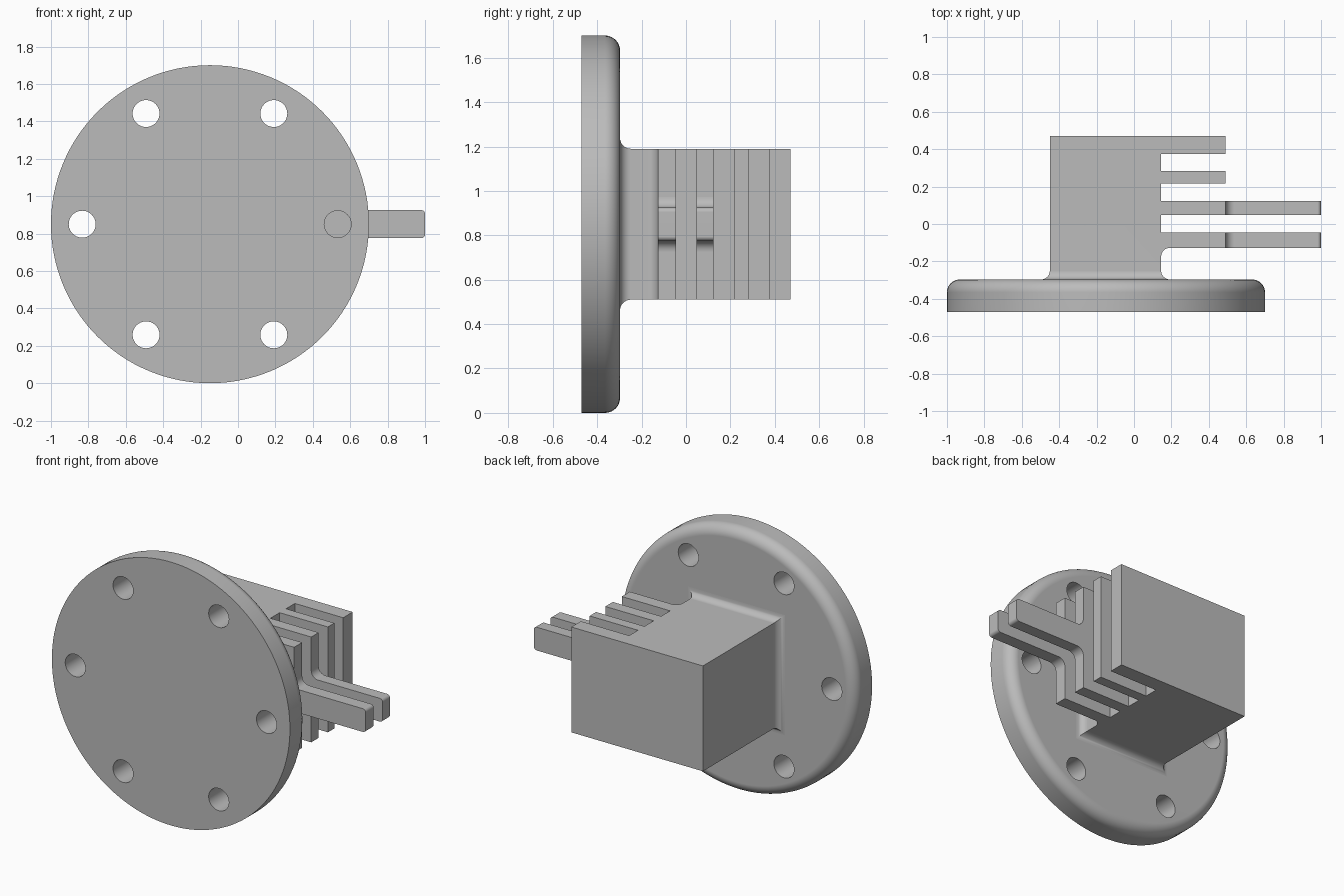
import bpy, bmesh
from math import sin, cos, pi, radians
from mathutils import Vector

cube = bpy.data.objects.get("Cube")
if cube:
    bpy.data.objects.remove(cube, do_unlink=True)

CX, CZ = -0.15, 0.85              # axis of the round flange
FRONT, BACK = -0.47, -0.297       # flange faces
FILLET = 0.048

grey = bpy.data.materials.new("plain grey")
grey.use_nodes = True
grey.diffuse_color = (0.5, 0.5, 0.5, 1)
grey.node_tree.nodes["Principled BSDF"].inputs["Base Color"].default_value = (0.5, 0.5, 0.5, 1)


def make_object(name, bm):
    bmesh.ops.recalc_face_normals(bm, faces=bm.faces)
    mesh = bpy.data.meshes.new(name)
    bm.to_mesh(mesh)
    bm.free()
    obj = bpy.data.objects.new(name, mesh)
    bpy.context.collection.objects.link(obj)
    mesh.materials.append(grey)
    return obj


def select(obj):
    bpy.ops.object.select_all(action='DESELECT')
    obj.select_set(True)
    bpy.context.view_layer.objects.active = obj


def finish(obj):
    select(obj)
    bpy.ops.object.shade_smooth_by_angle(angle=radians(30))
    weighted = obj.modifiers.new("even_normals", 'WEIGHTED_NORMAL')
    weighted.keep_sharp = True


def arc(cx, cy, r, start, end, steps=8):
    angles = [radians(start + (end - start) * i / steps) for i in range(steps + 1)]
    return [(cx + r * cos(a), cy + r * sin(a)) for a in angles]


def prism(points, offset):
    """Extrude a closed loop of 3D points by an offset vector."""
    bm = bmesh.new()
    face = bm.faces.new([bm.verts.new(p) for p in points])
    ext = bmesh.ops.extrude_face_region(bm, geom=[face])
    top = [v for v in ext["geom"] if isinstance(v, bmesh.types.BMVert)]
    bmesh.ops.translate(bm, verts=top, vec=Vector(offset))
    return bm


# Round flange: stacked rings with a rounded back edge
R, EDGE, SIDES = 0.85, 0.068, 128
profile = [(R, FRONT)] + arc(R - EDGE, BACK - EDGE, EDGE, 0, 90, 10)
bm = bmesh.new()
rings = [[bm.verts.new((CX + r * cos(2 * pi * i / SIDES), y, CZ + r * sin(2 * pi * i / SIDES)))
          for i in range(SIDES)] for r, y in profile]
for a, b in zip(rings, rings[1:]):
    for i in range(SIDES):
        j = (i + 1) % SIDES
        bm.faces.new((a[i], a[j], b[j], b[i]))
bm.faces.new(rings[0])
bm.faces.new(rings[-1])
flange = make_object("flange", bm)

# Six bolt holes drilled through the flange
bm = bmesh.new()
for k in range(6):
    circle = arc(CX + 0.683 * cos(k * pi / 3), CZ + 0.683 * sin(k * pi / 3), 0.072, 0, 360, 40)[:-1]
    hole = prism([(x, -0.6, z) for x, z in circle], (0, 0.5, 0))
    temp = bpy.data.meshes.new("hole")
    hole.to_mesh(temp)
    hole.free()
    bm.from_mesh(temp)
    bpy.data.meshes.remove(temp)
cutter = make_object("hole_cutter", bm)
cutter.hide_render = True
select(flange)
drill = flange.modifiers.new("bolt_holes", 'BOOLEAN')
drill.operation, drill.object, drill.solver = 'DIFFERENCE', cutter, 'EXACT'
bpy.ops.object.modifier_apply(modifier=drill.name)
bpy.data.objects.remove(cutter, do_unlink=True)
finish(flange)

# Block with four fins: one comb-shaped outline extruded upwards
LEFT, RIGHT, TIP = -0.45, 0.145, 0.49
LOW, HIGH = 0.51, 1.19
FINS = [(-0.127, -0.045), (0.047, 0.123), (0.217, 0.283), (0.373, 0.47)]
base = BACK + FILLET
outline = [(LEFT, base), (RIGHT, base)]
for n, (y0, y1) in enumerate(FINS):
    if n == 0:
        outline += arc(RIGHT + FILLET, y0 - FILLET, FILLET, 180, 90)
    else:
        outline.append((RIGHT, y0))
    outline += [(TIP, y0), (TIP, y1)]
    if n < len(FINS) - 1:
        outline.append((RIGHT, y1))
outline.append((LEFT, FINS[-1][1]))
bm = prism([(x, y, LOW) for x, y in outline], (0, 0, HIGH - LOW))

# Flared foot: grow the block's front face out to the flange in rounded steps
face = next(f for f in bm.faces if all(abs(v.co.y - base) < 1e-5 for v in f.verts))
mid_x, mid_z = (LEFT + RIGHT) / 2, (LOW + HIGH) / 2
STEPS = 8
for i in range(1, STEPS + 1):
    a = pi / 2 * i / STEPS
    grow = FILLET * (1 - cos(a))
    ext = bmesh.ops.extrude_face_region(bm, geom=[face])
    bm.faces.remove(face)
    face = next(f for f in ext["geom"] if isinstance(f, bmesh.types.BMFace))
    for v in face.verts:
        v.co.x = (RIGHT + grow) if v.co.x > mid_x else (LEFT - grow)
        v.co.z = (HIGH + grow) if v.co.z > mid_z else (LOW - grow)
        v.co.y = base - FILLET * sin(a)
finish(make_object("finned_block", bm))

# Two long fingers with rounded roots and tips, on the first two fins
HALF, ROUND = 0.075, 0.02
upper = arc(TIP + FILLET, HALF + FILLET, FILLET, 180, 270)
upper += arc(1 - ROUND, HALF - ROUND, ROUND, 90, 0, 5)
side = upper + [(x, -z) for x, z in reversed(upper)]
for name, (y0, y1) in zip(("front_finger", "rear_finger"), FINS):
    bm = prism([(x, y0, CZ + z) for x, z in side], (0, y1 - y0, 0))
    finish(make_object(name, bm))
